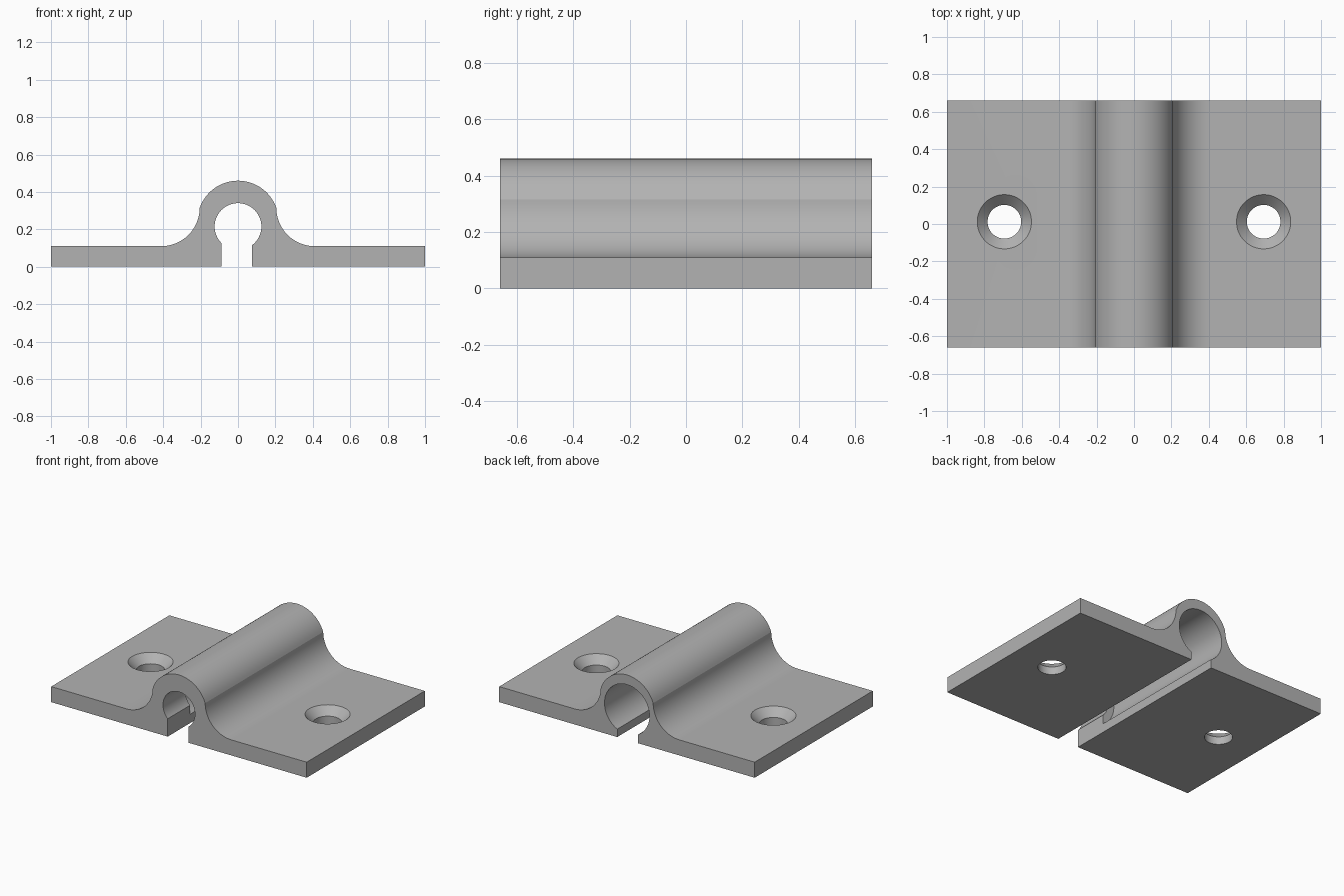
import bpy
import bmesh
from math import sin, cos, asin, atan2, radians, pi

cube = bpy.data.objects.get("Cube")
if cube:
    bpy.data.objects.remove(cube, do_unlink=True)

HALF_DEPTH = 0.66
PLATE = 0.11

grey = bpy.data.materials.new("plain grey")
grey.use_nodes = True
colour = (0.45, 0.45, 0.45, 1)
grey.diffuse_color = colour
grey.node_tree.nodes["Principled BSDF"].inputs["Base Color"].default_value = colour


def arc(cx, cz, r, start, end, steps):
    """Points on an arc, angles in radians."""
    return [(cx + r * cos(start + (end - start) * i / steps),
             cz + r * sin(start + (end - start) * i / steps))
            for i in range(steps + 1)]


def finish(bm, name):
    bmesh.ops.recalc_face_normals(bm, faces=bm.faces)
    mesh = bpy.data.meshes.new(name)
    bm.to_mesh(mesh)
    bm.free()
    mesh.materials.append(grey)
    obj = bpy.data.objects.new(name, mesh)
    bpy.context.collection.objects.link(obj)
    return obj


def extrude_profile(name, points, y0, y1):
    """Solid with an (x, z) outline, running from y0 to y1."""
    bm = bmesh.new()
    face = bm.faces.new([bm.verts.new((x, y0, z)) for x, z in points])
    result = bmesh.ops.extrude_face_region(bm, geom=[face])
    moved = [v for v in result["geom"] if isinstance(v, bmesh.types.BMVert)]
    bmesh.ops.translate(bm, verts=moved, vec=(0, y1 - y0, 0))
    return finish(bm, name)


def lathe(name, points, x, y, segments=64):
    """Solid of stacked rings given as (radius, z)."""
    bm = bmesh.new()
    rings = [[bm.verts.new((x + r * cos(2 * pi * i / segments),
                            y + r * sin(2 * pi * i / segments), z))
              for i in range(segments)] for r, z in points]
    for low, high in zip(rings, rings[1:]):
        for i in range(segments):
            j = (i + 1) % segments
            bm.faces.new((low[i], low[j], high[j], high[i]))
    bm.faces.new(rings[0])
    bm.faces.new(rings[-1])
    return finish(bm, name)


# Clamp body: flat flanges, concave fillets and a domed ridge
fillet_r, fillet_x = 0.205, 0.41
fillet_z = PLATE + fillet_r
dome_r, dome_z = 0.217, 0.243
edge = atan2(fillet_z - dome_z, fillet_x - fillet_r)
right_fillet = arc(fillet_x, fillet_z, fillet_r, 1.5 * pi, pi, 24)
left_fillet = [(-x, z) for x, z in reversed(right_fillet)]
dome = arc(0, dome_z, dome_r, edge, pi - edge, 40)
outline = ([(-1, 0), (1, 0), (1, PLATE)] + right_fillet + dome[1:-1]
           + left_fillet + [(-1, PLATE)])
body = extrude_profile("clamp_bracket", outline, -HALF_DEPTH, HALF_DEPTH)

# Keyhole: narrow bore with an open slot below, all the way through
bore_z, bore_r = 0.215, 0.125
slot_left, slot_right = -0.088, 0.076
start = -pi / 2 + asin(slot_right / bore_r)
end = 1.5 * pi + asin(slot_left / bore_r)
keyhole = ([(slot_left, -0.1), (slot_right, -0.1)]
           + arc(0, bore_z, bore_r, start, end, 56))
cutters = [extrude_profile("keyhole_cutter", keyhole, -0.8, 0.8)]

# Wider bore from the back, leaving a collar at the front
wide = arc(0, bore_z, 0.176, 0, 2 * pi, 72)[:-1]
cutters.append(extrude_profile("wide_bore_cutter", wide, -0.41, 0.8))

# Countersunk screw holes
hole_r, sink_r = 0.09, 0.145
sink = sink_r - hole_r
for side in (-1, 1):
    steps = [(hole_r, -0.1), (hole_r, PLATE - sink),
             (sink_r + 0.01, PLATE + 0.01)]
    cutters.append(lathe("screw_hole_cutter", steps, side * 0.693, 0.012))

bpy.ops.object.select_all(action="DESELECT")
bpy.context.view_layer.objects.active = body
body.select_set(True)
for cutter in cutters:
    cutter.hide_render = True
    cut = body.modifiers.new("cut", "BOOLEAN")
    cut.operation = "DIFFERENCE"
    cut.solver = "EXACT"
    cut.object = cutter
    bpy.ops.object.modifier_apply(modifier=cut.name)
for cutter in cutters:
    bpy.data.objects.remove(cutter, do_unlink=True)

bpy.ops.object.shade_smooth_by_angle(angle=radians(15))
